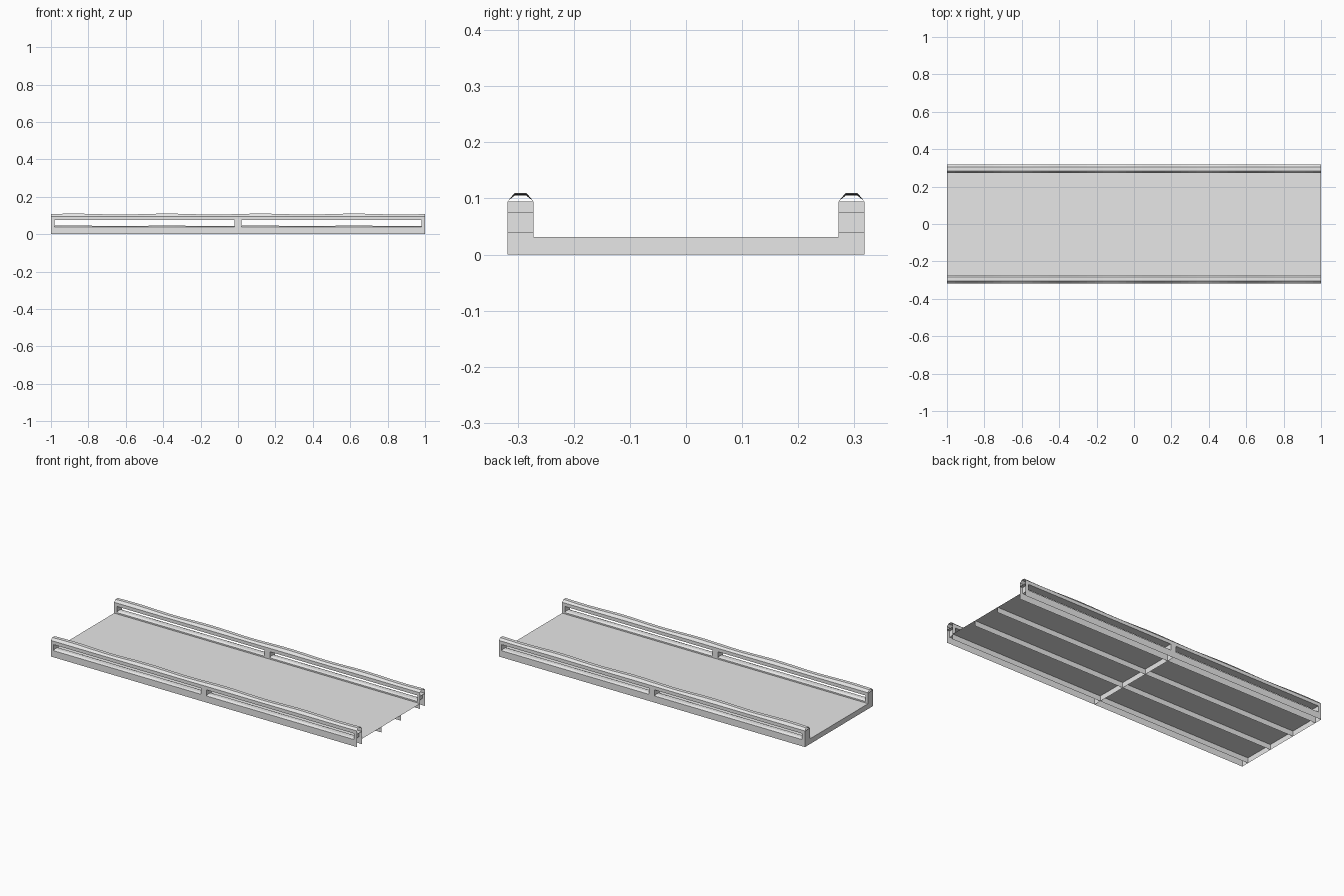
import bpy, bmesh, math

cube = bpy.data.objects.get("Cube")
if cube:
    bpy.data.objects.remove(cube, do_unlink=True)

# Single light grey material
grey = bpy.data.materials.new("light grey")
grey.use_nodes = True
grey.diffuse_color = (0.8, 0.8, 0.8, 1)
grey.node_tree.nodes["Principled BSDF"].inputs["Base Color"].default_value = (0.8, 0.8, 0.8, 1)

RAIL_Y, HALF_W = 0.295, 0.023     # parapet centre line and half width
DECK_Z, DECK_Y = 0.031, 0.272
POST, CHAMFER = 0.018, 0.0125
SILL_Z, SLOT_Z, CAP_Z = 0.039, 0.075, 0.095
X0, X1 = -1.0, 0.0                # one span; the second is an array copy


def sheets(name, lofts, mirror=True):
    """Build an object from lofts, each a list of point rows, and repeat it."""
    bm = bmesh.new()
    for rows in lofts:
        grid = [[bm.verts.new(p) for p in row] for row in rows]
        for a, b in zip(grid, grid[1:]):
            for i in range(len(a) - 1):
                bm.faces.new((a[i], b[i], b[i + 1], a[i + 1]))
    bmesh.ops.remove_doubles(bm, verts=bm.verts, dist=1e-5)
    mesh = bpy.data.meshes.new(name)
    bm.to_mesh(mesh)
    bm.free()
    mesh.materials.append(grey)
    obj = bpy.data.objects.new(name, mesh)
    bpy.context.collection.objects.link(obj)
    if mirror:
        mod = obj.modifiers.new("other side", "MIRROR")
        mod.use_axis = (False, True, False)
    mod = obj.modifiers.new("second span", "ARRAY")
    mod.count = 2
    mod.use_relative_offset = False
    mod.use_constant_offset = True
    mod.constant_offset_displace = (1, 0, 0)
    return obj


def wall_x(x, y0, y1, z0, z1):
    """Upright plate across the bridge."""
    return [[(x, y1, z0), (x, y1, z1)], [(x, y0, z0), (x, y0, z1)]]


def wall_y(y, x0, x1, z0, z1):
    """Upright plate along the bridge."""
    return [[(x0, y, z0), (x0, y, z1)], [(x1, y, z0), (x1, y, z1)]]


def worn(x):
    """Gentle wave of the worn stone edges, from -1 to 1."""
    return math.cos(4 * math.pi * (x + 0.38))


def loft_x(profile, x0, x1, steps=24):
    """Sweep a profile, given as a function of x, along the bridge."""
    xs = [x0 + (x1 - x0) * i / steps for i in range(steps + 1)]
    return [[(x, RAIL_Y + y, z) for y, z in profile(x)] for x in xs]


def sill(x):
    z = 0.0445 + 0.002 * worn(x)
    return [(HALF_W, SILL_Z), (HALF_W - CHAMFER, z),
            (CHAMFER - HALF_W, z), (-HALF_W, SILL_Z)]


def cap(x):
    z = 0.1075 + 0.0025 * worn(x)
    return [(HALF_W, SLOT_Z), (HALF_W, CAP_Z), (HALF_W - CHAMFER, z),
            (CHAMFER - HALF_W, z), (-HALF_W, CAP_Z), (-HALF_W, SLOT_Z), (HALF_W, SLOT_Z)]


IN, OUT = RAIL_Y - HALF_W, RAIL_Y + HALF_W

# Road deck with the thin ribs and cross plate under it
sheets("deck", [[[(X0, -DECK_Y, DECK_Z), (X0, DECK_Y, DECK_Z)],
                 [(X1, -DECK_Y, DECK_Z), (X1, DECK_Y, DECK_Z)]]], False)
sheets("deck_rib", [wall_y(0.091, X0, X1, 0, DECK_Z)])
sheets("cross_plate", [wall_x(X0, -DECK_Y, DECK_Y, 0, DECK_Z)], False)

# Hollow parapets, open underneath
sheets("parapet_base", [wall_y(y, X0, X1, 0, SILL_Z) for y in (IN, OUT)])
sheets("parapet_sill", [loft_x(sill, X0 + POST, X1 - POST)])
sheets("parapet_cap", [loft_x(cap, X0, X1)])
sheets("parapet_end_plate", [wall_x(X0, IN, OUT, 0, CAP_Z)])

# Half posts at both ends of each span, with the sides of the slot
posts = []
for a, b, jamb in ((X0, X0 + POST, X0 + POST), (X1 - POST, X1, X1 - POST)):
    posts += [wall_y(y, a, b, SILL_Z, SLOT_Z) for y in (IN, OUT)]
    posts.append(wall_x(jamb, IN, OUT, SILL_Z, SLOT_Z))
sheets("parapet_post", posts)
